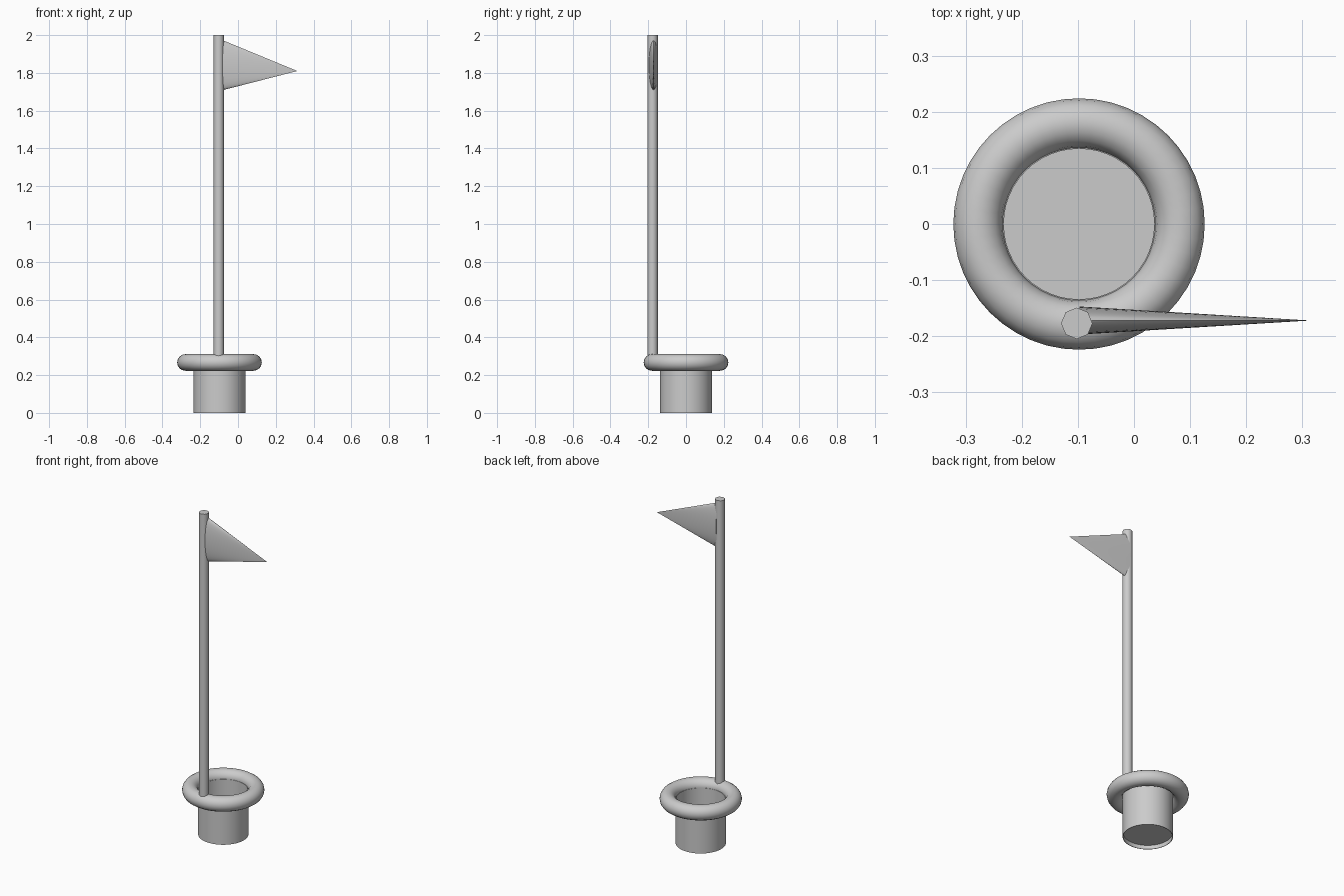
import bpy
import bmesh
import math
from mathutils import Matrix, Vector

cube = bpy.data.objects.get("Cube")
if cube:
    bpy.data.objects.remove(cube, do_unlink=True)

# One plain grey for every part
grey = bpy.data.materials.new("plain_grey")
grey.use_nodes = True
grey.diffuse_color = (0.6, 0.6, 0.6, 1)
grey.node_tree.nodes["Principled BSDF"].inputs["Base Color"].default_value = grey.diffuse_color

CENTRE_X = -0.098


def finish(obj, name):
    obj.name = name
    obj.data.name = name
    obj.data.materials.clear()
    obj.data.materials.append(grey)
    bpy.ops.object.select_all(action="DESELECT")
    obj.select_set(True)
    bpy.context.view_layer.objects.active = obj
    bpy.ops.object.shade_smooth_by_angle(angle=math.radians(50))
    return obj


def from_bmesh(bm, name):
    bmesh.ops.recalc_face_normals(bm, faces=bm.faces[:])
    mesh = bpy.data.meshes.new(name)
    bm.to_mesh(mesh)
    bm.free()
    obj = bpy.data.objects.new(name, mesh)
    bpy.context.collection.objects.link(obj)
    return finish(obj, name)


# Cup: thin wall with a slightly raised floor, spun from a closed profile
profile = [(0, 0.024), (0.134, 0.024), (0.134, 0), (0.137, 0),
           (0.137, 0.267), (0.134, 0.267), (0.134, 0.027), (0, 0.027)]
bm = bmesh.new()
verts = [bm.verts.new((r, 0, z)) for r, z in profile]
edges = [bm.edges.new(pair) for pair in zip(verts, verts[1:])]
bmesh.ops.spin(bm, geom=verts + edges, cent=(0, 0, 0), axis=(0, 0, 1),
               angle=math.tau, steps=48, use_duplicate=False)
bmesh.ops.remove_doubles(bm, verts=bm.verts[:], dist=0.0005)
bmesh.ops.translate(bm, verts=bm.verts[:], vec=(CENTRE_X, 0, 0))
from_bmesh(bm, "cup")

# Rounded rim ring
bpy.ops.mesh.primitive_torus_add(major_radius=0.18, minor_radius=0.044,
                                 major_segments=48, minor_segments=16,
                                 location=(CENTRE_X, 0, 0.267))
finish(bpy.context.object, "rim")

# Eight-sided pole standing in the front of the rim
bottom, top = 0.28, 2.0
bm = bmesh.new()
bmesh.ops.create_cone(bm, cap_ends=True, segments=8, radius1=0.028, radius2=0.028,
                      depth=top - bottom,
                      matrix=Matrix.Translation((-0.102, -0.177, (top + bottom) / 2)))
from_bmesh(bm, "pole")

# Pennant: flattened cone whose tip droops below the middle of its base
base = Vector((-0.097, -0.172, 1.842))
tip = Vector((0.314, -0.172, 1.81))
bm = bmesh.new()
ring = []
for i in range(32):
    a = math.tau * i / 32
    ring.append(bm.verts.new(base + Vector((0, 0.025 * math.cos(a), 0.1375 * math.sin(a)))))
point = bm.verts.new(tip)
bm.faces.new(ring)
for a, b in zip(ring, ring[1:] + ring[:1]):
    bm.faces.new((a, b, point))
from_bmesh(bm, "pennant")
